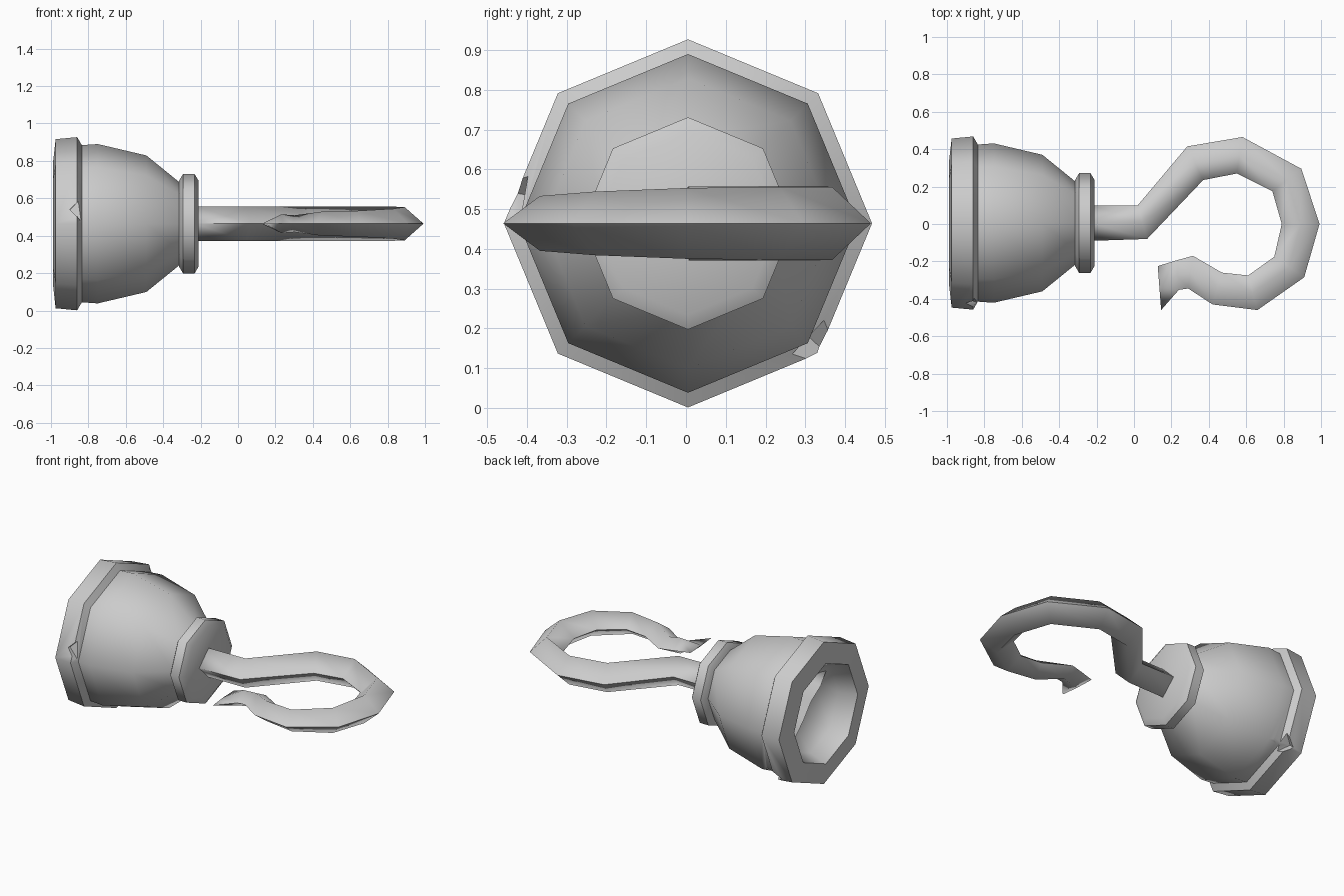
import bpy, bmesh, math
from mathutils import Vector

if "Cube" in bpy.data.objects:
    bpy.data.objects.remove(bpy.data.objects["Cube"])

CY, CZ = 0.005, 0.464          # axis of the cup, collar and hook
grey = bpy.data.materials.new("grey_metal")
grey.diffuse_color = (0.6, 0.6, 0.6, 1)
grey.use_nodes = True
grey.node_tree.nodes["Principled BSDF"].inputs["Base Color"].default_value = grey.diffuse_color


def finish(bm, name, angle=None):
    bmesh.ops.recalc_face_normals(bm, faces=bm.faces)
    me = bpy.data.meshes.new(name)
    bm.to_mesh(me)
    bm.free()
    ob = bpy.data.objects.new(name, me)
    bpy.context.collection.objects.link(ob)
    me.materials.append(grey)
    if angle:
        smooth(ob, angle)
    return ob


def smooth(ob, angle):
    bpy.ops.object.select_all(action='DESELECT')
    ob.select_set(True)
    bpy.context.view_layer.objects.active = ob
    bpy.ops.object.shade_smooth_by_angle(angle=math.radians(angle))


def skin(bm, rings):
    """Bridge matching rings of vertices and cap both ends."""
    n = len(rings[0])
    for a, b in zip(rings, rings[1:]):
        for k in range(n):
            bm.faces.new((a[k], a[(k + 1) % n], b[(k + 1) % n], b[k]))
    bm.faces.new(rings[0])
    bm.faces.new(rings[-1])


def lathe(name, profile, angle=None, sides=8):
    """Revolve (x, radius) points round the x axis."""
    bm = bmesh.new()
    rings = []
    for x, r in profile:
        rings.append([bm.verts.new((x, CY + r * math.cos(k * math.tau / sides),
                                    CZ + r * math.sin(k * math.tau / sides)))
                      for k in range(sides)])
    skin(bm, rings)
    return finish(bm, name, angle)


# Hollow cup with a thick rim
cup = lathe("cup", [(-0.79, 0.07), (-0.81, 0.19), (-0.88, 0.28), (-0.99, 0.32),
                    (-0.975, 0.452), (-0.86, 0.463), (-0.835, 0.42), (-0.75, 0.426),
                    (-0.49, 0.365), (-0.305, 0.215)])

# Nicks in the back edge of the rim
for i, (y, z, size) in enumerate([(-0.455, 0.545, 0.055), (0.345, 0.145, 0.06)]):
    bm = bmesh.new()
    bmesh.ops.create_cone(bm, cap_ends=True, segments=4, radius1=size,
                          radius2=size, depth=0.1)
    out = Vector((0, y - CY, z - CZ)).normalized()
    turn = out.to_track_quat('Z', 'X').to_matrix()
    bmesh.ops.rotate(bm, verts=bm.verts, matrix=turn)
    bmesh.ops.translate(bm, verts=bm.verts, vec=(-0.845, y, z))
    cutter = finish(bm, "nick_cutter_%d" % i)
    cutter.hide_render = True
    mod = cup.modifiers.new("nick", 'BOOLEAN')
    mod.operation, mod.solver, mod.object = 'DIFFERENCE', 'EXACT', cutter
    bpy.context.view_layer.objects.active = cup
    bpy.ops.object.modifier_apply(modifier=mod.name)
    bpy.data.objects.remove(cutter)
smooth(cup, 50)

# Crumpled fold inside the cup
bm = bmesh.new()
rings = []
for y, z, w, top in [(-0.19, 0.17, 0.02, -0.86), (-0.12, 0.10, 0.05, -0.87),
                     (-0.05, 0.02, 0.06, -0.85), (0.05, -0.05, 0.06, -0.87),
                     (0.13, -0.17, 0.02, -0.85)]:
    rings.append([bm.verts.new(p) for p in ((-0.77, CY + y - w, CZ + z - w),
                                            (top, CY + y, CZ + z),
                                            (-0.77, CY + y + w, CZ + z + w))])
skin(bm, rings)
finish(bm, "inner_fold", 80)

# Collar between cup and hook
lathe("collar", [(-0.315, 0.23), (-0.293, 0.267), (-0.233, 0.267), (-0.211, 0.23)], 50)

# Hook: outer edge, inner edge and half height of each diamond section
sections = [
    (-0.23, 0.10, -0.09, None, 0.093), (0.02, 0.10, -0.08, 0.07, 0.093),
    (0.285, 0.415, 0.235, 0.37, 0.093), (0.58, 0.465, 0.27, 0.55, 0.092),
    (0.895, 0.295, 0.175, 0.74, 0.092), (0.992, 0.0, 0.0, 0.79, 0.089),
    (0.91, -0.285, -0.175, 0.75, 0.08), (0.66, -0.46, -0.275, 0.61, 0.069),
    (0.42, -0.43, -0.26, 0.47, 0.064), (0.29, -0.345, -0.17, 0.315, 0.045),
    (0.24, -0.352, -0.195, 0.225, 0.05), (0.145, -0.46, -0.225, 0.127, 0.004)]
bm = bmesh.new()
rings = []
for ox, oy, iy, ix, h in sections:
    ix = ox if ix is None else ix
    mx, my = (ox + ix) / 2, (oy + iy) / 2
    rings.append([bm.verts.new(p) for p in ((ox, oy, CZ), (mx, my, CZ + h),
                                            (ix, iy, CZ), (mx, my, CZ - h))])
skin(bm, rings)
for f in bm.faces:
    f.smooth = True
# Keep the two side edges crisp, let the top and bottom ridges blend
for e in bm.edges:
    if all(abs(v.co.z - CZ) < 1e-4 for v in e.verts) or any(len(f.verts) == 4 and
            abs(f.normal.x) > 0.99 for f in e.link_faces):
        e.smooth = False
finish(bm, "hook")
